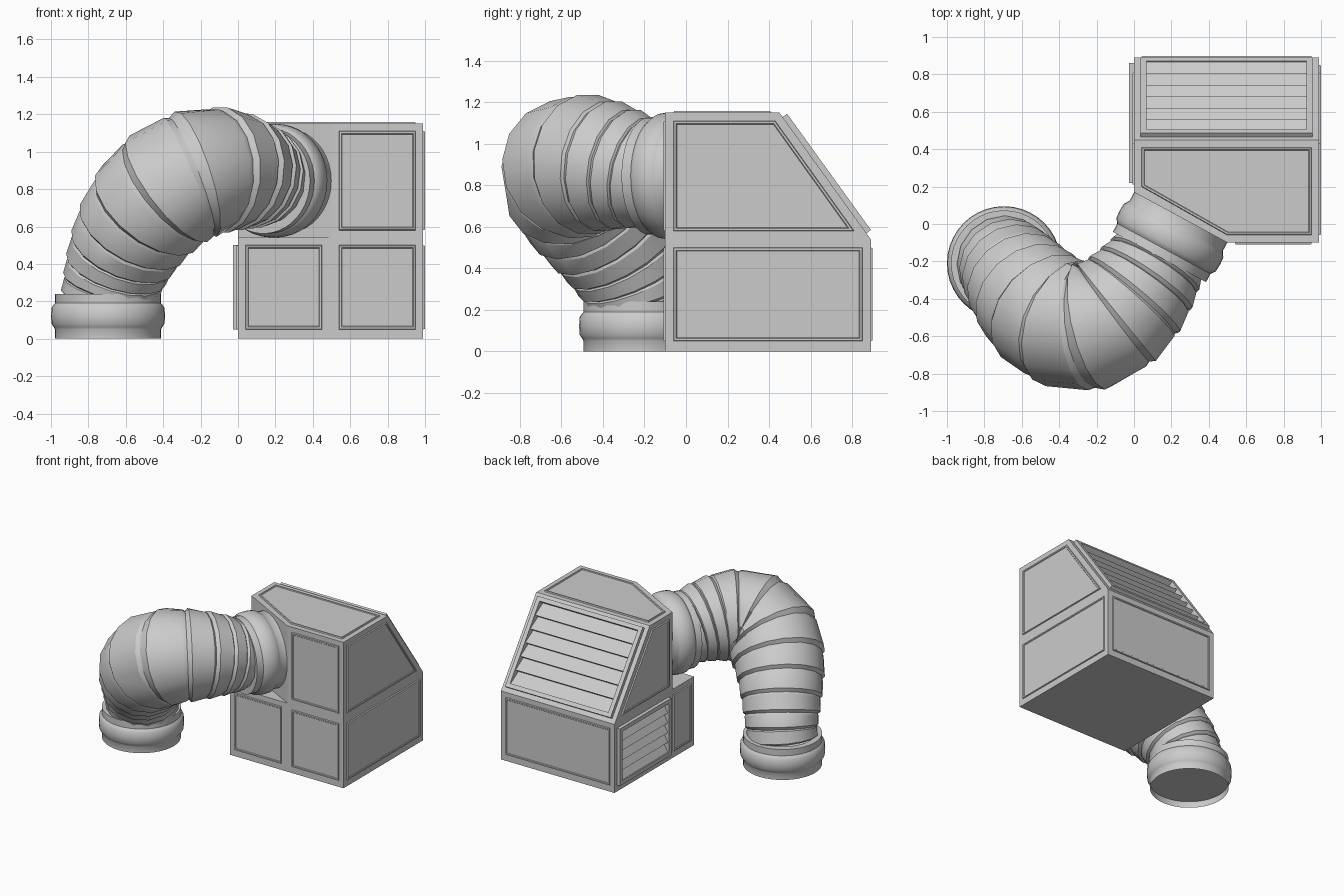
import bpy, bmesh, math
from mathutils import Vector as V, Quaternion

if "Cube" in bpy.data.objects:
    bpy.data.objects.remove(bpy.data.objects["Cube"])


def make(name, verts, faces, smooth=None):
    me = bpy.data.meshes.new(name)
    me.from_pydata([tuple(v) for v in verts], [], faces)
    bm = bmesh.new()
    bm.from_mesh(me)
    bmesh.ops.recalc_face_normals(bm, faces=bm.faces)
    bm.to_mesh(me)
    bm.free()
    if smooth:
        me.shade_smooth()
        me.set_sharp_from_angle(angle=math.radians(smooth))
    ob = bpy.data.objects.new(name, me)
    bpy.context.collection.objects.link(ob)
    return ob


def tube(name, rings, sides, smooth):
    """Skin circles given as (centre, rotation, radius)."""
    verts, faces = [], []
    for c, q, r in rings:
        for k in range(sides):
            a = 2 * math.pi * k / sides
            verts.append(c + q @ V((r * math.cos(a), r * math.sin(a), 0)))
    for i in range(len(rings) - 1):
        for k in range(sides):
            n = (k + 1) % sides
            a, b = i * sides, (i + 1) * sides
            faces.append((a + k, a + n, b + n, b + k))
    return make(name, verts, faces, smooth)


def panel(name, pts, out):
    """Cover plate with a raised rim."""
    out = V(out)
    pts = [V(p) for p in pts]
    n = len(pts)
    s = 1 if (pts[1] - pts[0]).cross(pts[2] - pts[1]).dot(out) > 0 else -1
    verts = []
    for inset, h in ((0, 0), (0.003, 0.009), (0.013, 0.009), (0.017, 0.004)):
        for i, p in enumerate(pts):
            d0 = (p - pts[i - 1]).normalized()
            d1 = (pts[(i + 1) % n] - p).normalized()
            m0, m1 = s * out.cross(d0), s * out.cross(d1)
            verts.append(p + (m0 + m1) * inset / (1 + m0.dot(m1)) + out * h)
    faces = [(j + i, j + (i + 1) % n, j + n + (i + 1) % n, j + n + i)
             for j in (0, n, 2 * n) for i in range(n)]
    make(name, verts, faces + [tuple(range(3 * n, 4 * n))])


def louvre(name, o, u, v, n, w, h, count, body):
    """Raised frame and overlapping slats in a recess, in a local u, v, n basis."""
    o, u, v, n = V(o), V(u), V(v).normalized(), V(n).normalized()
    P = lambda a, b, c: o + u * a + v * b + n * c
    t, d = 0.032, 0.027
    loops = [[(e, e, c), (w - e, e, c), (w - e, h - e, c), (e, h - e, c)]
             for e, c in ((0, 0), (0, d), (t, d), (t, 0))]
    quads = lambda m: [(4 * i + k, 4 * i + (k + 1) % 4, 4 * i + 4 + (k + 1) % 4, 4 * i + 4 + k)
                       for i in range(m) for k in range(4)]
    make(name + "_frame", [P(*p) for L in loops for p in L], quads(3))
    # recess cut into the housing
    box = [P(a, b, c) for c in (-0.035, 0.02)
           for a, b in ((t, t), (w - t, t), (w - t, h - t), (t, h - t))]
    cutter = make(name + "_cutter", box, quads(1) + [(3, 2, 1, 0), (4, 5, 6, 7)])
    cutter.hide_render = True
    cutter.hide_viewport = True
    cutter.display_type = 'WIRE'
    mod = body.modifiers.new(name, 'BOOLEAN')
    mod.operation, mod.object, mod.solver = 'DIFFERENCE', cutter, 'EXACT'
    # slats
    verts = []
    step = (h - 2 * t) / count
    for i in range(count):
        for b, c in ((t + i * step, -0.025), (t + i * step, 0.018), (t + (i + 1) * step, -0.025)):
            verts += [P(t, b, c), P(w - t, b, c)]
    make(name + "_slats", verts, [(2 * i, 2 * i + 1, 2 * i + 3, 2 * i + 2) for i in range(3 * count - 1)])


# Housing: square base, upper half with a cut front corner and sloped back
R, F, B, M, T = 0.99, -0.1, 0.89, 0.54, 1.15
verts = [(0, F, 0), (R, F, 0), (R, B, 0), (0, B, 0),
         (0, F, M), (0.5, F, M), (R, F, M), (R, B, M), (0, B, M), (0, 0.17, M),
         (0.5, F, T), (R, F, T), (R, 0.45, T), (0, 0.45, T), (0, 0.17, T)]
housing = make("housing", verts, [
    (0, 1, 2, 3), (0, 1, 6, 5, 4), (1, 2, 7, 6), (2, 3, 8, 7), (3, 0, 4, 9, 8),
    (4, 5, 9), (5, 6, 11, 10), (6, 7, 12, 11), (7, 8, 13, 12), (8, 9, 14, 13),
    (9, 5, 10, 14), (10, 11, 12, 13, 14)])

# Cover plates
for name, x0, x1, z0, z1 in (("front_left", 0.04, 0.45, 0.05, 0.5),
                             ("front_right", 0.54, 0.95, 0.05, 0.5),
                             ("front_upper", 0.54, 0.95, 0.58, 1.11)):
    panel(name + "_panel", [(x0, F, z0), (x1, F, z0), (x1, F, z1), (x0, F, z1)], (0, -1, 0))
panel("back_panel", [(0.04, B, 0.05), (0.95, B, 0.05), (0.95, B, 0.5), (0.04, B, 0.5)], (0, 1, 0))
for side, x, y0, y1, d in (("right", R, -0.06, 0.85, 1), ("left", 0, -0.06, 0.16, -1)):
    panel(side + "_lower_panel", [(x, y0, 0.05), (x, y1, 0.05), (x, y1, 0.5), (x, y0, 0.5)], (d, 0, 0))
    y = -0.06 if d > 0 else 0.21
    panel(side + "_upper_panel", [(x, y, 0.58), (x, 0.81, 0.58), (x, 0.43, 1.11), (x, y, 1.11)], (d, 0, 0))
panel("top_panel", [(0.04, 0.2, T), (0.5, -0.06, T), (0.95, -0.06, T), (0.95, 0.41, T), (0.04, 0.41, T)], (0, 0, 1))

# Louvred vents on the slope and the left side
louvre("slope_vent", (0.955, 0.869, 0.569), (-1, 0, 0), (0, -0.44, 0.61), (0, 0.61, 0.44), 0.92, 0.69, 6, housing)
louvre("side_vent", (0, 0.86, 0.05), (0, -1, 0), (0, 0, 1), (-1, 0, 0), 0.64, 0.45, 5, housing)

# Collars at both duct ends
profile = [(0.283, 0), (0.283, 0.05), (0.29, 0.062), (0.302, 0.08), (0.305, 0.12), (0.302, 0.165),
           (0.29, 0.182), (0.283, 0.19), (0.283, 0.24), (0.235, 0.24)]
axis = V((-0.27, -0.5, 0)).normalized()
foot, wall = V((-0.695, -0.21, 0)), V((0.25, 0.035, 0.845))
for name, c, d in (("ground_collar", foot, V((0, 0, 1))), ("wall_collar", wall, axis)):
    q = d.to_track_quat('Z', 'Y')
    tube(name, [(c + d * h, q, r) for r, h in profile], 40, 35)
# Closing disc just inside the ground collar
disc = [foot + V((0.283 * math.cos(k * math.pi / 20), 0.283 * math.sin(k * math.pi / 20), 0.05)) for k in range(40)]
make("ground_collar_disc", disc, [tuple(reversed(range(40)))])

# Flexible duct: ribbed sleeves along a bent path
p0, p3 = foot + V((0, 0, 0.2)), wall + axis * 0.22
p1, p2 = p0 + V((0.08, -0.05, 0.44)), p3 + axis * 0.93 + V((-0.01, 0, 0.21))
N = 400
path = []
for i in range(N + 1):
    t = i / N
    s = 1 - t
    path.append(p0 * s**3 + p1 * 3 * s * s * t + p2 * 3 * s * t * t + p3 * t**3)
length = [0]
for a, b in zip(path, path[1:]):
    length.append(length[-1] + (b - a).length)
frames, tan, q = [], V((0, 0, 1)), Quaternion()
for i in range(N + 1):
    new = (path[min(i + 1, N)] - path[max(i - 1, 0)]).normalized()
    q = tan.rotation_difference(new) @ q
    tan = new
    frames.append((path[i], q.copy()))
rings, count = [], 12
for seg in range(count):
    for u, k in ((0, 0.965), (0.14, 1.03), (0.9, 0.995)):
        g = (seg + u) / count
        f = g - 0.06 * math.sin(2 * math.pi * g)
        i = min(range(N + 1), key=lambda j: abs(length[j] - f * length[-1]))
        r = 0.25 + 0.095 * math.sin(math.pi * f ** 1.25)
        rings.append((*frames[i], r * k))
rings.append((*frames[-1], 0.25))
tube("flexible_duct", rings, 16, 28)
